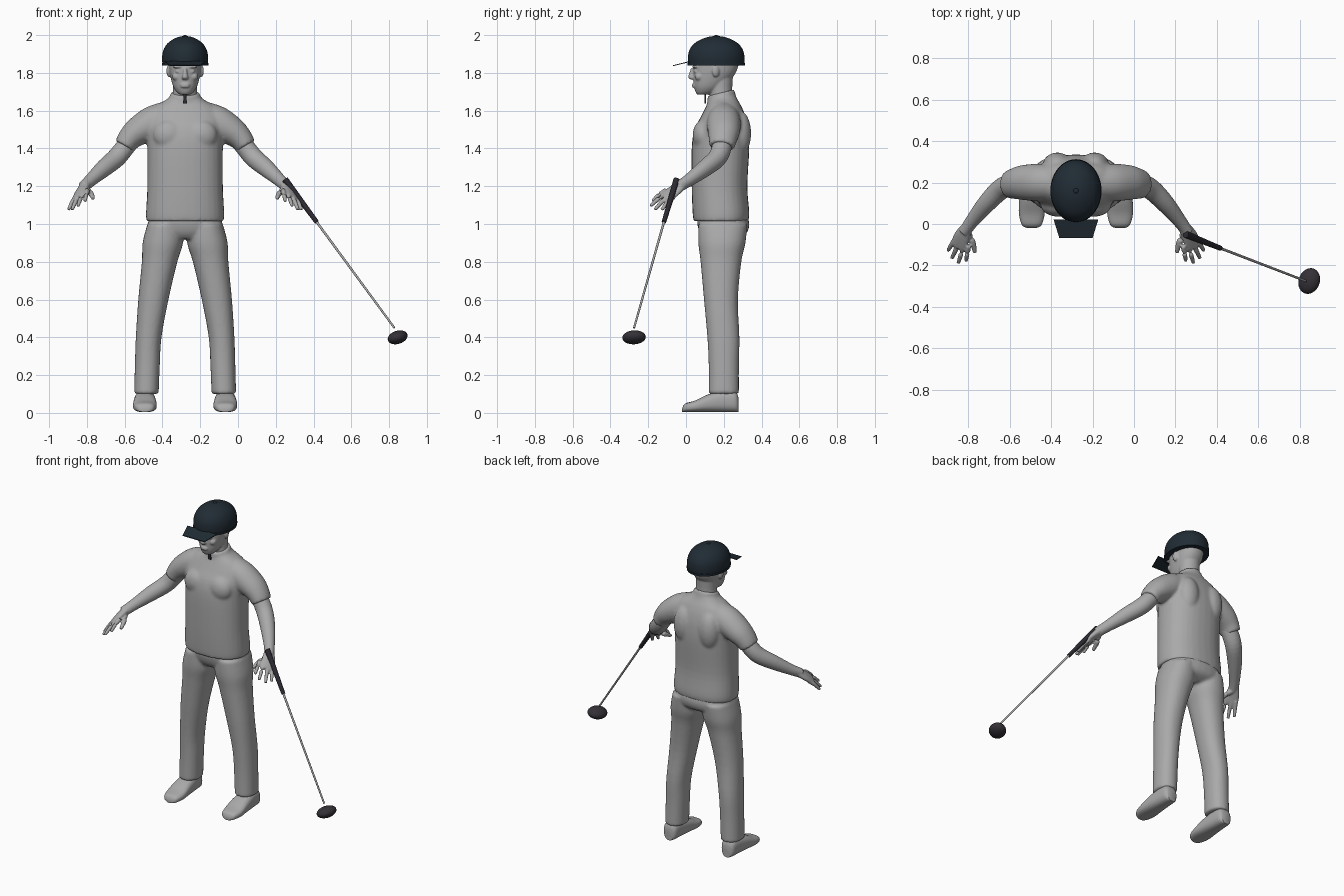
import bpy, bmesh, math
from mathutils import Vector, Matrix

if "Cube" in bpy.data.objects:
    bpy.data.objects.remove(bpy.data.objects["Cube"])

CX = -0.28                       # the figure stands left of the centre
X, Y, Z = Vector((1, 0, 0)), Vector((0, 1, 0)), Vector((0, 0, 1))
SIDES = (1, -1)


def material(name, r, g, b):
    m = bpy.data.materials.new(name)
    m.use_nodes = True
    m.diffuse_color = (r, g, b, 1)
    m.node_tree.nodes["Principled BSDF"].inputs["Base Color"].default_value = (r, g, b, 1)
    return m


GREY = material("light grey", 0.4, 0.4, 0.4)
NAVY = material("dark navy", 0.015, 0.025, 0.035)
RUBBER = material("black rubber", 0.025, 0.022, 0.03)
HEAD = material("dark club", 0.035, 0.03, 0.038)


def smooth_rows(rows, steps):
    """Catmull-Rom interpolation of whole rows of numbers."""
    out = []
    for i in range(len(rows) - 1):
        a, b, c, d = (Vector(rows[min(max(j, 0), len(rows) - 1)]) for j in range(i - 1, i + 3))
        for k in range(steps):
            t = k / steps
            out.append(0.5 * (2 * b + (c - a) * t + (2 * a - 5 * b + 4 * c - d) * t * t
                              + (3 * b - a - 3 * c + d) * t ** 3))
    return out + [Vector(rows[-1])]


def loft(bm, rows, side=1, u=None, v=None, power=2.0, n=32, steps=4):
    """Skin through (x, y, z, radius_u, radius_v); v follows the path if not given."""
    rows = smooth_rows(rows, steps)
    centres = [Vector((r[0] * side, r[1], r[2])) for r in rows]
    rings = []
    for i, r in enumerate(rows):
        t = (centres[min(i + 1, len(rows) - 1)] - centres[max(i - 1, 0)]).normalized()
        uu = u or t.cross(Y if abs(t.y) < 0.8 else Z).normalized()
        if v is None:
            uu = (uu - t * uu.dot(t)).normalized()
        vv = v or t.cross(uu)
        ring = []
        for k in range(n):
            a = 2 * math.pi * k / n
            c, s = math.cos(a), math.sin(a)
            c, s = (math.copysign(abs(w) ** (2 / power), w) for w in (c, s))
            ring.append(bm.verts.new(centres[i] + uu * c * max(r[3], .001) + vv * s * max(r[4], .001)))
        rings.append(ring)
    for p, q in zip(rings, rings[1:]):
        for k in range(n):
            bm.faces.new((p[k], p[(k + 1) % n], q[(k + 1) % n], q[k]))
    bm.faces.new(rings[0])
    bm.faces.new(rings[-1])


def stack(bm, rows, **kw):
    """Horizontal sections given as (z, half width, front y, back y)."""
    loft(bm, [(0, (f + b) / 2, z, w, (b - f) / 2) for z, w, f, b in rows], u=X, v=Y, **kw)


def ball(bm, pos, radii, turn=None):
    m = Matrix.Translation(pos) @ (turn or Matrix()) @ Matrix.Diagonal((*radii, 1))
    bmesh.ops.create_uvsphere(bm, u_segments=24, v_segments=16, radius=1, matrix=m)


def finish(name, bm, mat, voxel=0, relax=4, offset=CX):
    bmesh.ops.recalc_face_normals(bm, faces=bm.faces)
    me = bpy.data.meshes.new(name)
    bm.to_mesh(me)
    bm.free()
    ob = bpy.data.objects.new(name, me)
    ob.location.x = offset
    me.materials.append(mat)
    bpy.context.scene.collection.objects.link(ob)
    bpy.ops.object.select_all(action='DESELECT')
    ob.select_set(True)
    bpy.context.view_layer.objects.active = ob
    bpy.ops.object.shade_smooth_by_angle(angle=math.radians(40))
    if voxel:                    # fuse overlapping volumes into one soft skin
        ob.modifiers.clear()
        mod = ob.modifiers.new("fuse", 'REMESH')
        mod.mode, mod.voxel_size, mod.use_smooth_shade = 'VOXEL', voxel, True
        mod = ob.modifiers.new("relax", 'SMOOTH')
        mod.factor, mod.iterations = 0.5, relax
    return ob


# Shirt: torso, sleeves, shoulder blades and collar
bm = bmesh.new()
stack(bm, [(1.015, .205, .04, .33), (1.06, .207, .035, .335), (1.2, .2, .03, .325),
           (1.4, .2, .03, .335), (1.5, .205, .045, .33), (1.57, .2, .08, .315),
           (1.62, .165, .105, .295), (1.655, .105, .12, .275), (1.675, .08, .125, .265)], power=2.3)
for s in SIDES:
    loft(bm, [(.08, .2, 1.575, .08, .08), (.17, .2, 1.535, .09, .09), (.25, .2, 1.49, .077, .085),
              (.295, .195, 1.45, .064, .075), (.322, .19, 1.41, .055, .067)], s)
    ball(bm, (.09 * s, .285, 1.48), (.07, .06, .12))
    ball(bm, (.085 * s, .09, 1.47), (.085, .055, .08))
loft(bm, [(0, .19, 1.64, .085, .08), (0, .185, 1.695, .078, .07)],
     u=X, v=Vector((0, 1, .25)))
finish("shirt", bm, GREY, .009, 5)

# Trousers: pelvis and two legs
bm = bmesh.new()
stack(bm, [(.92, .1, .1, .27), (.95, .18, .075, .32), (1.0, .195, .06, .335), (1.06, .19, .06, .32)], power=2.3)
for s in SIDES:
    loft(bm, [(.108, .195, 1.0, .092, .13), (.118, .19, .9, .107, .125), (.135, .185, .8, .094, .108),
              (.168, .185, .6, .08, .09), (.193, .198, .4, .068, .085), (.2, .2, .25, .066, .08),
              (.205, .2, .1, .065, .08)], s, u=X, v=Y, power=2.2)
finish("trousers", bm, GREY, .009, 5)

# Shoes: sections along the foot
for s, label in zip(SIDES, ("left", "right")):
    bm = bmesh.new()
    loft(bm, [(.213, y, h / 2 + .004, w, h / 2) for y, w, h in
              ((-.02, .02, .02), (-.005, .047, .045), (.05, .062, .062), (.12, .06, .095),
               (.2, .053, .115), (.26, .046, .11), (.277, .03, .08))], s, u=X, v=Z, power=2.6)
    finish(label + "_shoe", bm, GREY)

# Arms with palms, fingers and thumbs
FINGERTIPS = [(.53, -.178, 1.12), (.567, -.188, 1.095), (.598, -.165, 1.076), (.617, -.128, 1.075)]
for s, label in zip(SIDES, ("left", "right")):
    bm = bmesh.new()
    loft(bm, [(.25, .2, 1.49, .05, .05), (.315, .19, 1.41, .051, .052), (.365, .165, 1.35, .051, .05),
              (.43, .1, 1.295, .046, .044), (.5, .015, 1.232, .034, .033), (.538, -.04, 1.197, .031, .028)], s)
    across = Vector((.085 * s, .055, -.05)).normalized()
    loft(bm, [(.525, -.02, 1.21, .03, .024), (.548, -.06, 1.178, .042, .02),
              (.565, -.1, 1.147, .044, .015), (.57, -.115, 1.138, .036, .01)], s, u=across)
    for i, tip in enumerate(FINGERTIPS):
        root = Vector((.548, -.085, 1.162)) + Vector((.085, .055, -.05)) * (i - 1.5) * .24
        mid = root.lerp(Vector(tip), .55) + Vector((0, 0, .006))
        loft(bm, [(*root, .013, .013), (*mid, .012, .012), (*tip, .009, .009)], s, n=12)
    loft(bm, [(.525, -.04, 1.185, .018, .018), (.498, -.09, 1.16, .015, .015),
              (.487, -.138, 1.135, .01, .01)], s, n=12)
    finish(label + "_arm", bm, GREY, .005, 3)

# Head and neck with nose, lips, brows, eyelids and ears
bm = bmesh.new()
stack(bm, [(1.62, .075, .125, .26), (1.7, .064, .125, .245), (1.8, .066, .12, .25)])
stack(bm, [(1.685, .028, .06, .12), (1.7, .046, .05, .16), (1.73, .064, .042, .2), (1.78, .078, .038, .25),
           (1.83, .085, .038, .275), (1.89, .085, .045, .28), (1.94, .06, .08, .24)], power=2.2)
loft(bm, [(0, .038, 1.825, .009, .012), (0, .03, 1.795, .012, .014), (0, .03, 1.775, .018, .018),
          (0, .036, 1.765, .012, .012)], u=X, v=Y, n=16)
for z in (1.738, 1.728):
    ball(bm, (0, .043, z), (.025, .012, .0065))
for s in SIDES:
    ball(bm, (.034 * s, .052, 1.808), (.018, .011, .01))
    ball(bm, (.036 * s, .05, 1.833), (.028, .016, .009))
    ball(bm, (.045 * s, .07, 1.78), (.024, .024, .022))
    ball(bm, (.086 * s, .158, 1.81), (.012, .02, .032), Matrix.Rotation(.3 * s, 4, 'Z'))
finish("head", bm, GREY, .005, 3)

# Collar zip and its pull
for name, z, h, w in (("collar_zip", 1.672, .018, .008), ("zip_pull", 1.645, .008, .01)):
    bm = bmesh.new()
    bmesh.ops.create_cube(bm, size=2, matrix=Matrix.Translation((0, .102, z)) @ Matrix.Diagonal((w, .004, h, 1)))
    finish(name, bm, RUBBER)

# Cap: crown, band, button and brim
bm = bmesh.new()
stack(bm, [(1.84, .119, .012, .308), (1.88, .122, .01, .31), (1.92, .115, .018, .302),
           (1.955, .094, .043, .277), (1.98, .06, .086, .234), (1.992, .028, .125, .195),
           (1.995, .002, .158, .162)], n=48)
ball(bm, (0, .16, 1.994), (.012, .012, .006))
finish("cap_crown", bm, NAVY)
bm = bmesh.new()
stack(bm, [(1.838, .1225, .0085, .3115), (1.852, .1235, .0075, .3125)], n=48, steps=1)
finish("cap_band", bm, NAVY)
bm = bmesh.new()
corners = [(-.108, .022, 1.858), (.108, .022, 1.858), (.08, -.068, 1.836), (-.08, -.068, 1.836)]
lower = [bm.verts.new(c) for c in corners]
upper = [bm.verts.new(Vector(c) + Z * .005) for c in corners]
bm.faces.new(lower)
bm.faces.new(upper)
for i in range(4):
    j = (i + 1) % 4
    bm.faces.new((lower[i], lower[j], upper[j], upper[i]))
finish("cap_brim", bm, NAVY)

# Golf club: grip, shaft and head
TOP, GRIP_END, TIP = Vector((.25, -.05, 1.235)), Vector((.417, -.117, 1.01)), Vector((.828, -.275, .45))
for name, a, b, r1, r2, mat in (("club_grip", TOP, GRIP_END, .017, .012, RUBBER),
                                ("club_shaft", GRIP_END, TIP, .0065, .0055, GREY)):
    bm = bmesh.new()
    loft(bm, [(*a, r1, r1), (*b, r2, r2)], n=16, steps=1)
    finish(name, bm, mat, offset=0)
bm = bmesh.new()
ball(bm, (.845, -.275, .4), (.052, .064, .035),
     Matrix.Rotation(-.3, 4, 'Y') @ Matrix.Rotation(-.4, 4, 'Z'))
finish("club_head", bm, HEAD, offset=0)
